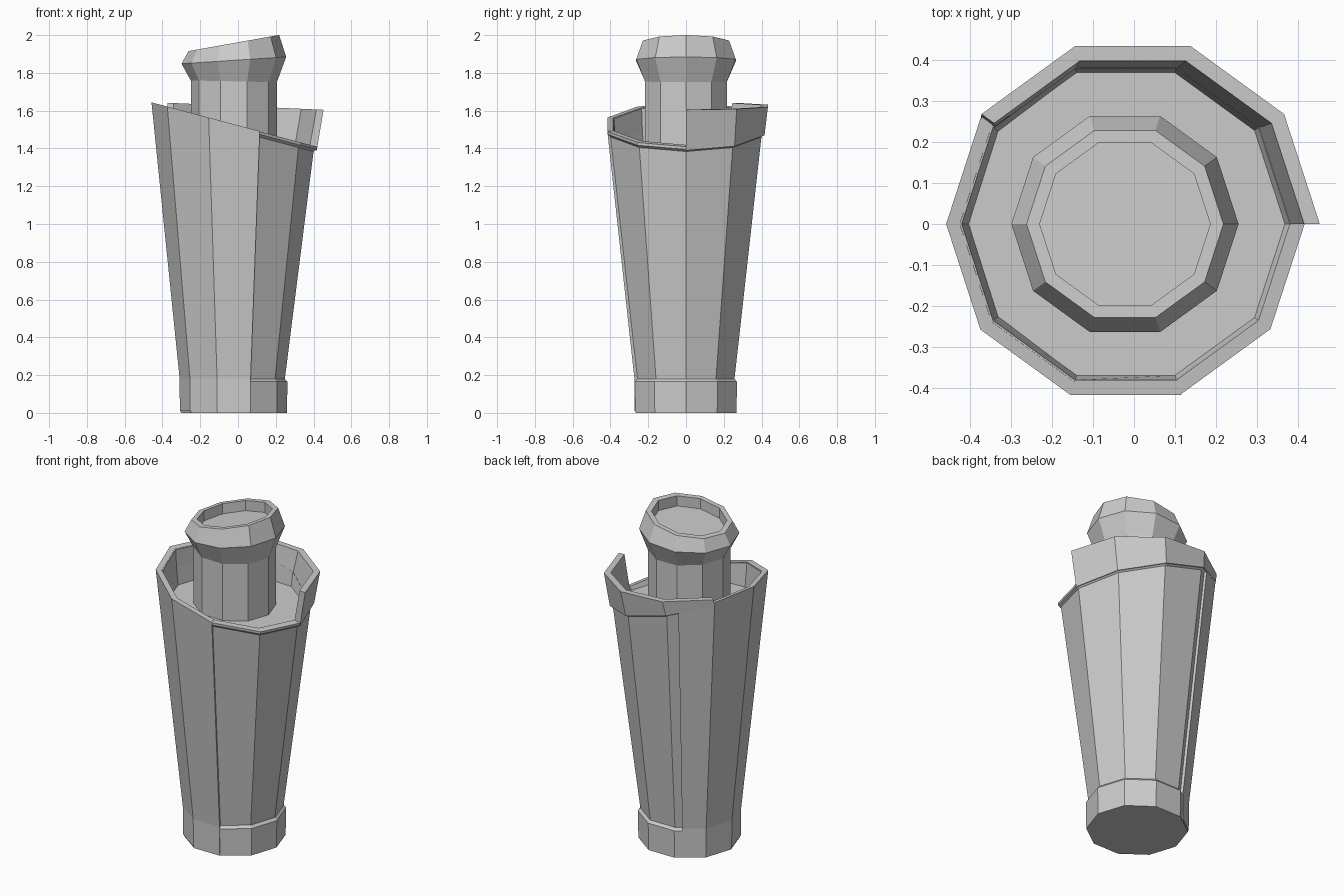
import bpy, bmesh, math

if "Cube" in bpy.data.objects:
    bpy.data.objects.remove(bpy.data.objects["Cube"])

SIDES = 10
STEP = 360 / SIDES
TILT = -0.266          # slope of the slanted rim along x


def ring_point(deg, cx, r, z, slope):
    """Point on a ten-sided outline; z follows a plane tilted along x."""
    rr = r * math.cos(math.radians(STEP / 2)) / math.cos(math.radians(deg % STEP - STEP / 2))
    x = cx + rr * math.cos(math.radians(deg))
    return (x, rr * math.sin(math.radians(deg)), z + slope * x)


def sweep(name, profile, angles=None):
    """Sweep profile rows (centre x, radius, z, slope).
    No angles: full turn, open profile, capped. Angles: partial turn, closed profile."""
    full = angles is None
    if full:
        angles = [i * STEP for i in range(SIDES)]
    bm = bmesh.new()
    g = [[bm.verts.new(ring_point(a, *row)) for row in profile] for a in angles]
    na, n = len(angles), len(profile)
    for i in range(na if full else na - 1):
        a, b = g[i], g[(i + 1) % na]
        for j in range(n - 1 if full else n):
            k = (j + 1) % n
            bm.faces.new((a[j], b[j], b[k], a[k]))
    if full:
        bm.faces.new([c[0] for c in reversed(g)])
        bm.faces.new([c[-1] for c in g])
    else:
        bm.faces.new(g[0])
        bm.faces.new(list(reversed(g[-1])))
    bmesh.ops.recalc_face_normals(bm, faces=bm.faces)
    me = bpy.data.meshes.new(name)
    bm.to_mesh(me)
    bm.free()
    ob = bpy.data.objects.new(name, me)
    bpy.context.collection.objects.link(ob)
    return ob


# Tapered body: foot band, recessed wall, slanted lip, sunken floor
sweep("body", [
    (-0.022, 0.281, 0, 0),
    (-0.022, 0.284, 0.165, 0),
    (-0.022, 0.270, 0.18, 0),
    (-0.02, 0.420, 1.49, TILT),
    (-0.02, 0.435, 1.505, TILT),
    (-0.02, 0.436, 1.52, TILT),
    (-0.02, 0.400, 1.52, TILT),
    (-0.02, 0.388, 1.41, -0.03),
])

# Outer plate wrapping the left and front, flush with lip and band
sweep("wrap_plate", [
    (-0.022, 0.286, 0.010, 0),
    (-0.022, 0.287, 0.18, 0),
    (-0.02, 0.438, 1.522, TILT),
    (-0.02, 0.405, 1.522, TILT),
    (-0.022, 0.255, 0.18, 0),
    (-0.022, 0.255, 0.010, 0),
], [117, 144, 180, 216, 252, 288])

# Raised collar around the back
sweep("collar", [
    (-0.02, 0.437, 1.50, TILT),
    (-0.003, 0.456, 1.625, -0.045),
    (-0.003, 0.418, 1.625, -0.045),
    (-0.02, 0.398, 1.50, TILT),
], [0, 36, 72, 108, 144])

# Neck with a bulging, tilted, hollow top
neck = sweep("neck", [
    (-0.022, 0.228, 1.38, 0),
    (-0.022, 0.228, 1.755, -0.02),
    (-0.022, 0.277, 1.868, 0.065),
    (-0.022, 0.240, 1.962, 0.178),
    (-0.022, 0.208, 1.962, 0.178),
    (-0.022, 0.208, 1.90, 0.178),
])
